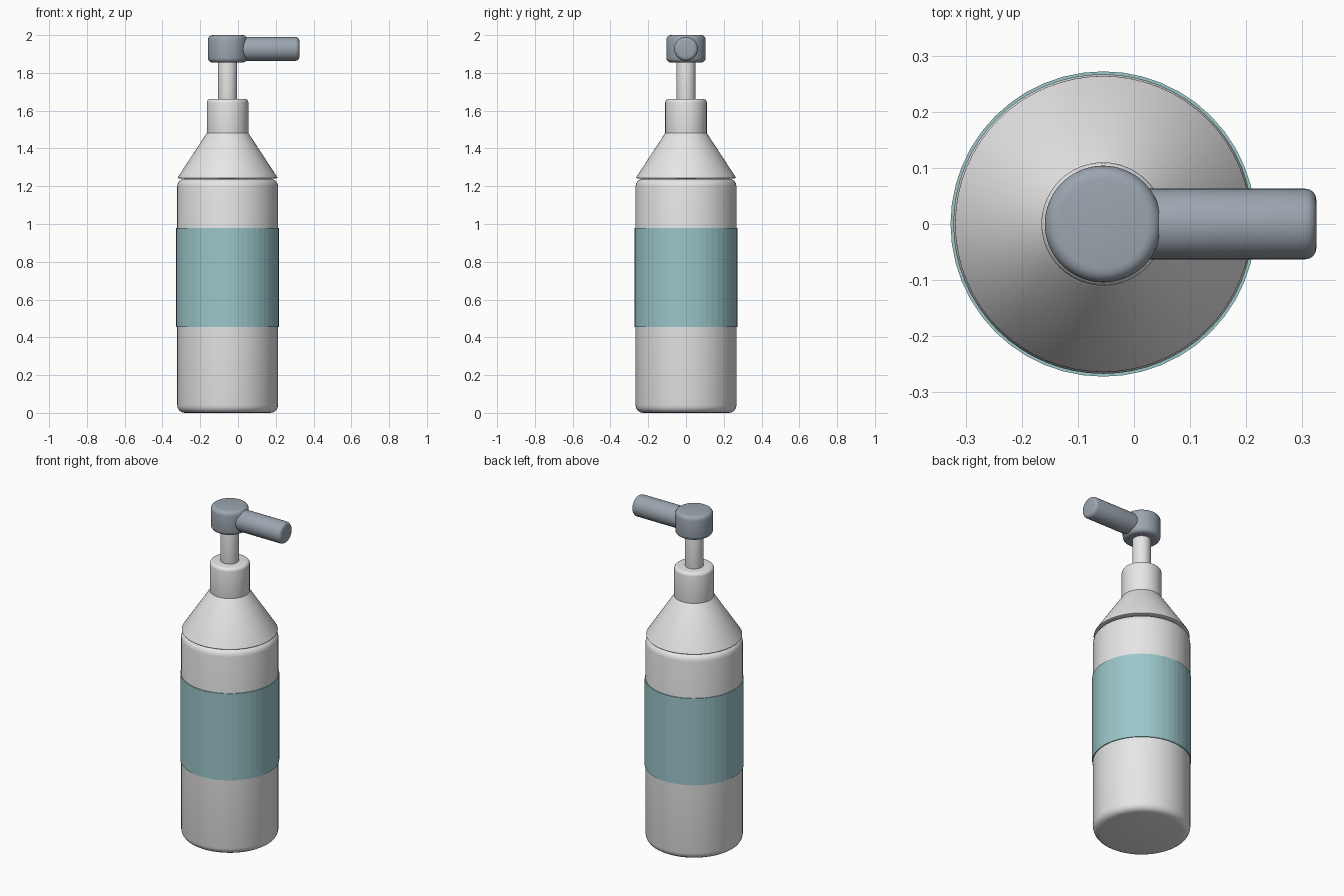
import bpy, math

if "Cube" in bpy.data.objects:
    bpy.data.objects.remove(bpy.data.objects["Cube"])

CX = -0.055  # bottle axis


def material(name, rgb):
    m = bpy.data.materials.new(name)
    m.diffuse_color = (*rgb, 1.0)
    m.use_nodes = True
    m.node_tree.nodes["Principled BSDF"].inputs["Base Color"].default_value = m.diffuse_color
    return m


PLASTIC = material("pale grey plastic", (0.79, 0.79, 0.80))
LABEL = material("soft teal label", (0.33, 0.57, 0.59))
PUMP = material("slate grey pump", (0.33, 0.38, 0.43))


def solid(name, mat, r1, r2, z0, z1, bevel=0.0, sides=64, smooth=True):
    """Upright cylinder or cone with rounded rims."""
    bpy.ops.mesh.primitive_cone_add(vertices=sides, radius1=r1, radius2=r2,
                                    depth=z1 - z0, location=(CX, 0, (z0 + z1) / 2))
    ob = bpy.context.object
    ob.name = name
    ob.data.materials.append(mat)
    if bevel:
        mod = ob.modifiers.new("rounded rims", 'BEVEL')
        mod.width = bevel
        mod.segments = 4
        mod.limit_method = 'ANGLE'
        mod.angle_limit = math.radians(30)
        bpy.ops.object.modifier_apply(modifier=mod.name)
    if smooth:
        bpy.ops.object.shade_smooth_by_angle(angle=math.radians(35))
    return ob


# Bottle
solid("bottle_body", PLASTIC, 0.267, 0.267, 0.0, 1.24, 0.04)
solid("bottle_shoulder", PLASTIC, 0.267, 0.108, 1.242, 1.485, 0.008)
solid("neck_collar", PLASTIC, 0.110, 0.110, 1.46, 1.663, 0.02)

# Label band, left faceted
solid("label_band", LABEL, 0.272, 0.272, 0.455, 0.98, sides=48, smooth=False)

# Pump
solid("pump_stem", PLASTIC, 0.051, 0.051, 1.64, 1.88, 0.008, sides=48)
solid("pump_head", PUMP, 0.104, 0.104, 1.855, 2.0, 0.024)

# Spout lying along x
spout = solid("pump_spout", PUMP, 0.063, 0.063, 0, 0.345, 0.02, sides=48)
spout.location = (0.1525, 0, 1.927)
spout.rotation_euler = (0, math.pi / 2, 0)
